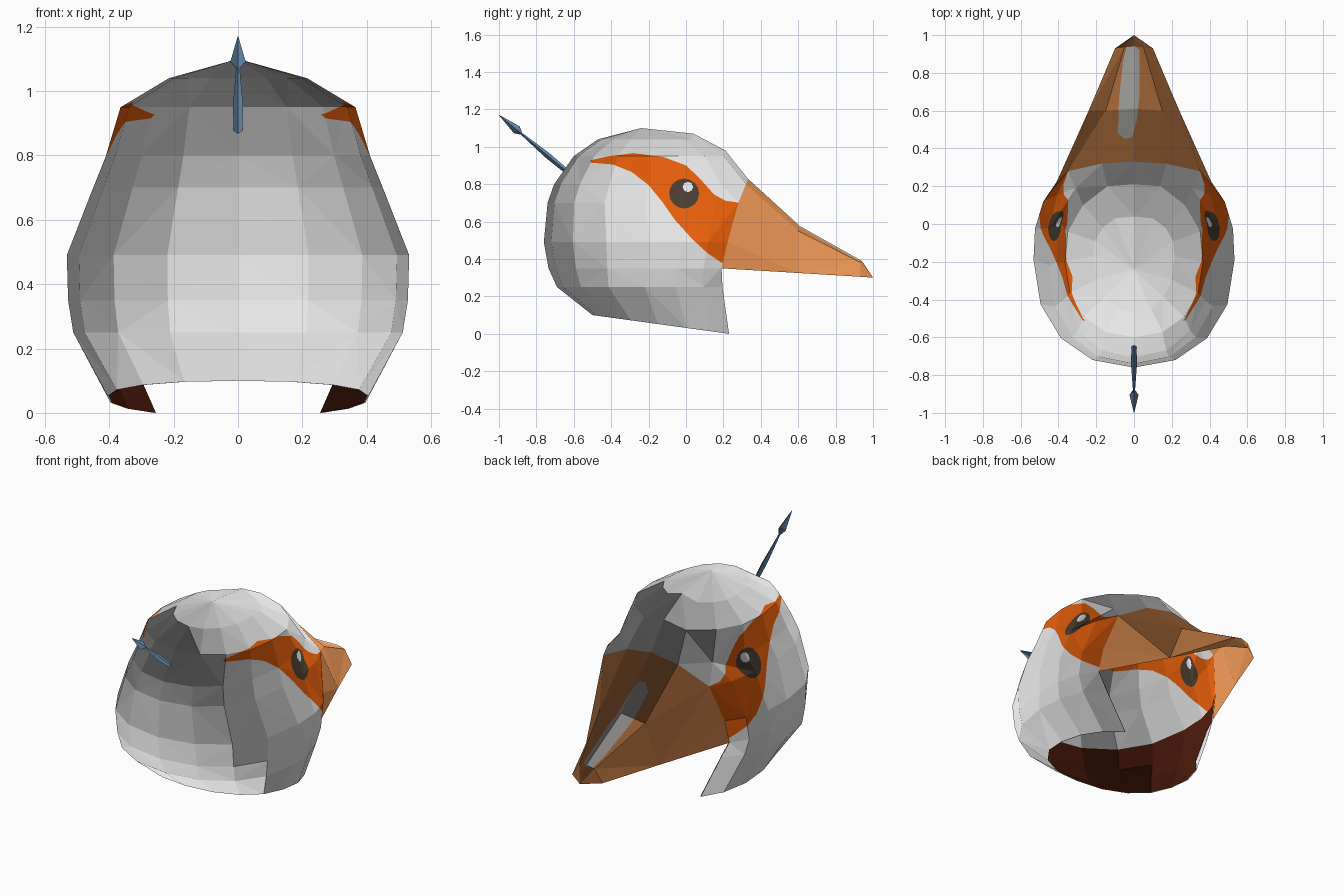
import bpy, bmesh, math
from mathutils import Vector

cube = bpy.data.objects.get("Cube")
if cube:
    bpy.data.objects.remove(cube)


def material(name, *rgb):
    """Flat colour given as 0-255 screen values, stored as linear."""
    col = [((c / 255 + 0.055) / 1.055) ** 2.4 for c in rgb] + [1]
    m = bpy.data.materials.new(name)
    m.use_nodes = True
    m.diffuse_color = col
    bsdf = m.node_tree.nodes["Principled BSDF"]
    bsdf.inputs["Base Color"].default_value = col
    bsdf.inputs["Roughness"].default_value = 0.9
    return m


white = material("off_white", 230, 230, 230)
orange = material("mask_orange", 230, 94, 10)
dark = material("eye_brown", 74, 61, 48)
tan = material("beak_tan", 230, 146, 82)
pale = material("beak_pale", 222, 218, 213)
maroon = material("lining_maroon", 76, 26, 11)
steel = material("feather_blue", 98, 132, 165)


def mirror(bm):
    bmesh.ops.mirror(bm, geom=bm.verts[:] + bm.edges[:] + bm.faces[:], axis="X", merge_dist=0.001)


def finish(bm, name, *mats):
    bmesh.ops.recalc_face_normals(bm, faces=bm.faces)
    mesh = bpy.data.meshes.new(name)
    bm.to_mesh(mesh)
    bm.free()
    for m in mats:
        mesh.materials.append(m)
    # Flat shading normals, one per facet, reversed front to back
    normals = [None] * len(mesh.loops)
    for p in mesh.polygons:
        n = Vector((p.normal.x, -p.normal.y, p.normal.z))
        if n.dot(p.normal) < 0:
            n.negate()
        for i in p.loop_indices:
            normals[i] = n
    mesh.normals_split_custom_set(normals)
    bpy.context.collection.objects.link(bpy.data.objects.new(name, mesh))


def inside(p, poly):
    hit = False
    for (a, b), (c, d) in zip(poly, poly[1:] + poly[:1]):
        if (b > p[1]) != (d > p[1]) and p[0] < (c - a) * (p[1] - b) / (d - b) + a:
            hit = not hit
    return hit


def paint(bm, poly, u, v, index):
    """Cut a polygon outline, given on axes u and v, into the faces and colour it."""
    for p, q in zip(poly, poly[1:] + poly[:1]):
        near = []
        for f in bm.faces:
            us = [w.co[u] for w in f.verts]
            vs = [w.co[v] for w in f.verts]
            if (min(us) <= max(p[0], q[0]) and max(us) >= min(p[0], q[0])
                    and min(vs) <= max(p[1], q[1]) and max(vs) >= min(p[1], q[1])):
                near.append(f)
        co, no = Vector(), Vector()
        co[u], co[v] = p
        no[u], no[v] = q[1] - p[1], p[0] - q[0]
        geom = near + list({e for f in near for e in f.edges}) + list({w for f in near for w in f.verts})
        bmesh.ops.bisect_plane(bm, geom=geom, dist=1e-5, plane_co=co, plane_no=no)
    for f in bm.faces:
        c = f.calc_center_median()
        if inside((c[u], c[v]), poly):
            f.material_index = index


def disc(cy, cz, r, n):
    return [(cy + r * math.cos(math.tau * i / n), cz + r * math.sin(math.tau * i / n)) for i in range(n)]


# Head levels: height, back y, widest y, front y, half width, front half width
LEVELS = [
    (0.00, -0.50, -0.15, 0.23, 0.405, 0.26),
    (0.25, -0.69, -0.22, 0.195, 0.512, 0.37),
    (0.35, -0.735, -0.20, 0.19, 0.528, 0.42),
    (0.49, -0.76, -0.19, 0.222, 0.532, 0.41),
    (0.70, -0.74, -0.22, 0.28, 0.45, 0.35),
    (0.80, -0.705, -0.20, 0.32, 0.41, 0.17),
    (0.95, -0.60, -0.20, 0.20, 0.365, 0.14),
    (1.04, -0.47, -0.17, 0.03, 0.215, 0.10),
]
BROW = 0.75   # levels above this close across the forehead
EDGE = 7      # index of the point where the beak joins a level


def half_ring(level, inset=0.0):
    z, back, mid, front, wide, end = level
    back, wide, end = back + inset, wide - inset, end - inset
    # the neck rim slopes down towards the front
    rim = 0.1 if z == 0 else 0
    pts = []
    for i in range(5):
        s, c = (max(0, f(math.pi / 8 * i)) ** 0.92 for f in (math.sin, math.cos))
        pts.append((wide * s, mid + (back - mid) * c))
    for t in (0.4, 0.75, 1):
        pts.append((wide - (wide - end) * t ** 3, mid + (front - mid) * t))
    ring = [Vector((x, y, z + rim * (front - y) / (front - back))) for x, y in pts]
    if z > BROW:
        ring.append(Vector((0, front + 0.01, z + 0.03)))
    return ring


def shell(levels, inset=0.0):
    bm = bmesh.new()
    rings = [[bm.verts.new(p) for p in half_ring(lv, inset)] for lv in levels]
    for r, (lo, hi) in enumerate(zip(rings, rings[1:])):
        for i in range(min(len(lo), len(hi)) - 1):
            a, b, c, d = lo[i], lo[i + 1], hi[i + 1], hi[i]
            tris = ((a, b, c), (a, c, d)) if (r + i) % 2 else ((a, b, d), (b, c, d))
            for t in tris:
                bm.faces.new(t)
    return bm, rings


# Head shell with mask and eyes cut into it
bm, rings = shell(LEVELS)
crown = bm.verts.new((0, -0.24, 1.1))
for a, b in zip(rings[-1], rings[-1][1:]):
    bm.faces.new((a, b, crown))
mask = [(-0.51, 0.915), (-0.51, 0.928), (-0.41, 0.95), (-0.28, 0.966), (-0.12, 0.945), (0, 0.9),
        (0.07, 0.835), (0.15, 0.745), (0.21, 0.712), (0.29, 0.7), (0.36, 0.69), (0.3, 0.37),
        (0.19, 0.38), (0.11, 0.435), (0.03, 0.51), (-0.06, 0.61), (-0.13, 0.71),
        (-0.2, 0.795), (-0.29, 0.865), (-0.39, 0.905)]
paint(bm, mask, 1, 2, 1)
paint(bm, disc(-0.01, 0.75, 0.08, 16), 1, 2, 2)
paint(bm, disc(0.01, 0.785, 0.028, 8), 1, 2, 0)
mirror(bm)
finish(bm, "head", white, orange, dark)

# Lining inside the neck opening
bm, _ = shell(LEVELS[:4], 0.005)
mirror(bm)
finish(bm, "neck_lining", maroon)

# Beak, open underneath, joined to the head's front edge
bm = bmesh.new()
base = [bm.verts.new(half_ring(lv)[EDGE]) for lv in LEVELS[2:6]]
base.append(bm.verts.new(half_ring(LEVELS[5])[-1]))
middle = [bm.verts.new(p) for p in ((0.24, 0.6, 0.325), (0.15, 0.6, 0.55), (0, 0.61, 0.575))]
front = [bm.verts.new(p) for p in ((0.1, 0.93, 0.305), (0.05, 0.935, 0.38), (0, 0.94, 0.39))]
tip = bm.verts.new((0, 1, 0.3))
for f in ((base[0], base[1], middle[0]), (base[1], base[2], middle[0]),
          (base[2], middle[1], middle[0]), (base[2], base[3], middle[1]),
          (base[3], base[4], middle[1]), (base[4], middle[2], middle[1])):
    bm.faces.new(f)
for i in range(2):
    bm.faces.new((middle[i], middle[i + 1], front[i + 1]))
    bm.faces.new((middle[i], front[i + 1], front[i]))
    bm.faces.new((front[i], front[i + 1], tip))
mirror(bm)
streak = [(-0.085, 0.48), (-0.05, 0.45), (-0.01, 0.46), (0.015, 0.55), (0.03, 0.68),
          (0.03, 0.92), (0, 0.945), (-0.04, 0.935), (-0.06, 0.85), (-0.08, 0.65)]
paint(bm, streak, 0, 1, 1)
finish(bm, "beak", tan, pale)


# Crest feather: four-sided tapered shaft and arrow-shaped end
def spindle(name, profile):
    root = Vector((0, -0.64, 0.87))
    along = (Vector((0, -1, 1.17)) - root).normalized()
    side = Vector((1, 0, 0))
    up = along.cross(side)
    bm = bmesh.new()
    loops = []
    for d, r in profile:
        loops.append([bm.verts.new(root + along * d + (side * math.cos(a) + up * math.sin(a)) * r)
                      for a in (math.pi / 2 * k for k in range(4))])
    for lo, hi in zip(loops, loops[1:]):
        for k in range(4):
            n = (k + 1) % 4
            bm.faces.new((lo[k], lo[n], hi[n], hi[k]))
    bm.faces.new(loops[0])
    bm.faces.new(loops[-1])
    finish(bm, name, steel)


spindle("feather_shaft", [(0, 0.013), (0.13, 0.016), (0.34, 0.004)])
spindle("feather_end", [(0.31, 0.005), (0.345, 0.024), (0.468, 0.001)])
